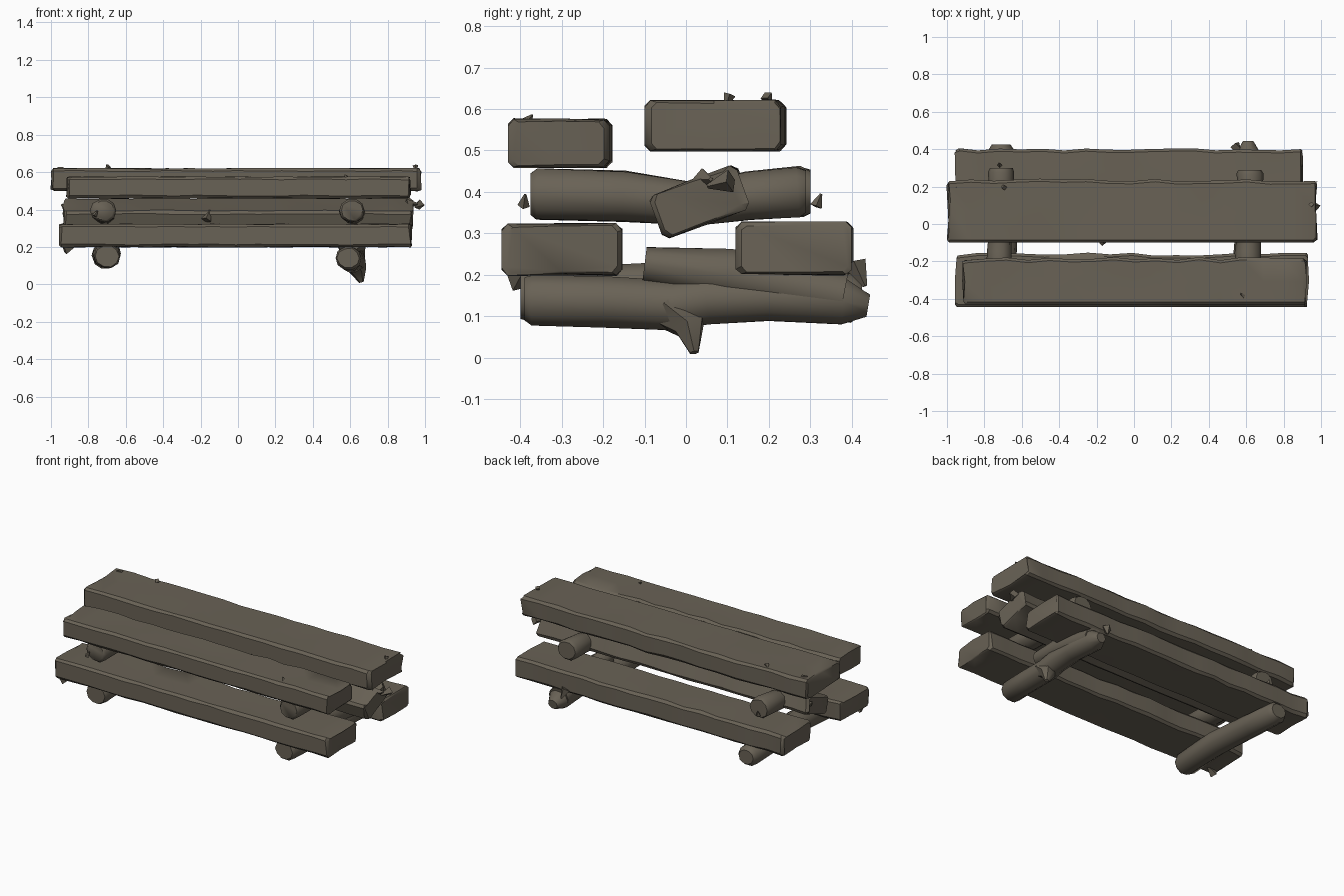
import bpy, bmesh, math, random
from mathutils import Vector, Matrix

random.seed(7)
cube = bpy.data.objects.get("Cube")
if cube:
    bpy.data.objects.remove(cube, do_unlink=True)

wood = bpy.data.materials.new("weathered wood")
wood.use_nodes = True
WOOD = (0.141, 0.122, 0.092, 1)
wood.diffuse_color = WOOD
wood.node_tree.nodes["Principled BSDF"].inputs["Base Color"].default_value = WOOD


def finish(name, bm, angle):
    bmesh.ops.recalc_face_normals(bm, faces=bm.faces)
    mesh = bpy.data.meshes.new(name)
    bm.to_mesh(mesh)
    bm.free()
    mesh.materials.append(wood)
    obj = bpy.data.objects.new(name, mesh)
    bpy.context.collection.objects.link(obj)
    bpy.ops.object.select_all(action='DESELECT')
    obj.select_set(True)
    bpy.context.view_layer.objects.active = obj
    bpy.ops.object.shade_smooth_by_angle(angle=math.radians(angle))
    return obj


def loft(bm, rings):
    """Skin a list of point rings and cap both ends."""
    loops = [[bm.verts.new(p) for p in ring] for ring in rings]
    n = len(loops[0])
    for a, b in zip(loops, loops[1:]):
        for i in range(n):
            j = (i + 1) % n
            bm.faces.new((a[i], a[j], b[j], b[i]))
    bm.faces.new(loops[0][::-1])
    bm.faces.new(loops[-1])


def beam(name, x0, x1, y0, y1, z0, z1, tilt=0, wear=0.006):
    """Worn plank along x with clipped corners and slightly rounded ends."""
    hy, hz, c = (y1 - y0) / 2, (z1 - z0) / 2, 0.014
    profile = [(hy, hz - c), (hy - c, hz), (0, hz), (c - hy, hz), (-hy, hz - c),
               (-hy, c - hz), (c - hy, -hz), (0, -hz), (hy - c, -hz), (hy, c - hz)]
    rot = Matrix.Rotation(math.radians(tilt), 4, 'X')
    centre = Vector((0, (y0 + y1) / 2, (z0 + z1) / 2))
    steps, rings = 16, []
    for k in range(-1, steps + 2):
        t = min(max(k / steps, 0), 1)
        end = k in (-1, steps + 1)
        edge = end or k in (0, steps)
        inset = 0.012 if edge and not end else 0
        x = x0 + (x1 - x0) * t + (inset if t == 0 else -inset)
        scale = 0.9 if end else 1
        drop = random.uniform(-wear, wear)
        ring = []
        for y, z in profile:
            ny = y * scale + (drop if y > 0 else 0) * 1.5
            nz = z * scale + random.uniform(-wear, wear) * 0.5
            skew = random.uniform(-wear, wear) * 1.5 if edge else 0
            ring.append(rot @ Vector((x + skew, ny, nz)) + centre)
        rings.append(ring)
    bm = bmesh.new()
    loft(bm, rings)
    return finish(name, bm, 35)


def log(name, path, sides=10):
    """Round log through (x, y, z, radius) stations."""
    bm = bmesh.new()
    pts = [Vector(p[:3]) for p in path]
    rings = []
    for k, p in enumerate(path):
        d = (pts[min(k + 1, len(pts) - 1)] - pts[max(k - 1, 0)]).normalized()
        u = Vector((1, 0, 0))
        u = (u - d * u.dot(d)).normalized()
        v = d.cross(u)
        ring = []
        for i in range(sides):
            a = math.tau * i / sides
            r = p[3] * random.uniform(0.95, 1.05)
            ring.append(pts[k] + u * math.cos(a) * r * 1.1 + v * math.sin(a) * r)
        rings.append(ring)
    loft(bm, rings)
    return finish(name, bm, 50)


def splinters(name, spots, size):
    """Loose pointed chips of wood."""
    bm = bmesh.new()
    for x, y, z in spots:
        c = Vector((x, y, z))
        spin = Matrix.Rotation(random.uniform(0, math.tau), 4, 'X') @ \
            Matrix.Rotation(random.uniform(0, math.tau), 4, 'Y')
        m = Matrix.Translation(c) @ spin
        bmesh.ops.create_cone(bm, cap_ends=True, segments=4, radius1=size,
                              radius2=size * 0.2, depth=size * 2.2, matrix=m)
    return finish(name, bm, 20)


# Long beams
beam("bottom_front_beam", -0.95, 0.93, -0.445, -0.16, 0.2, 0.322)
beam("bottom_back_beam", -0.95, 0.9, 0.12, 0.4, 0.2, 0.326)
beam("middle_beam", -0.93, 0.93, -0.08, 0.14, 0.32, 0.43, tilt=20)
beam("top_front_beam", -0.91, 0.92, -0.43, -0.185, 0.46, 0.575)
beam("top_back_beam", -0.995, 0.975, -0.1, 0.235, 0.5, 0.62)

# Lower cross logs
log("lower_left_cross_log", [(-0.7, -0.4, 0.15, 0.058), (-0.7, -0.38, 0.15, 0.066),
                             (-0.7, -0.1, 0.165, 0.068), (-0.71, 0.2, 0.155, 0.066),
                             (-0.71, 0.4, 0.145, 0.062), (-0.71, 0.425, 0.145, 0.045)])
log("lower_right_cross_log", [(0.59, -0.39, 0.14, 0.054), (0.59, -0.37, 0.14, 0.064),
                              (0.6, -0.2, 0.135, 0.064), (0.61, -0.03, 0.125, 0.062),
                              (0.61, 0.05, 0.14, 0.062), (0.61, 0.2, 0.145, 0.06),
                              (0.61, 0.38, 0.135, 0.058), (0.61, 0.44, 0.125, 0.028)])
log("lower_right_brace", [(0.61, -0.1, 0.225, 0.045), (0.61, 0.1, 0.2, 0.065),
                          (0.61, 0.38, 0.145, 0.062)])
log("broken_branch", [(0.62, -0.04, 0.12, 0.058), (0.64, 0.01, 0.075, 0.042),
                      (0.66, 0.02, 0.012, 0.012)], 6)

# Upper cross logs
for side, x, back in (("left", -0.72, 0.3), ("right", 0.61, 0.29)):
    log("upper_" + side + "_cross_log",
        [(x, -0.375, 0.395, 0.052), (x, -0.36, 0.395, 0.063), (x, -0.15, 0.39, 0.063),
         (x + 0.01, 0.03, 0.37, 0.052), (x + 0.01, 0.15, 0.39, 0.06),
         (x + 0.01, back - 0.02, 0.4, 0.064), (x + 0.01, back, 0.4, 0.054)])

# Broken ends and chips
splinters("beam_end_splinters",
          [(0.96, 0.08, 0.42), (0.93, 0.05, 0.43), (-0.9, -0.4, 0.195),
           (-0.92, 0.1, 0.41), (-0.16, -0.08, 0.37), (0.55, 0.42, 0.2)], 0.028)
splinters("top_chips",
          [(-0.95, 0.19, 0.62), (-0.7, 0.2, 0.62), (0.95, 0.1, 0.62),
           (0.58, -0.38, 0.575), (-0.72, 0.32, 0.38), (-0.76, -0.39, 0.38)], 0.015)
